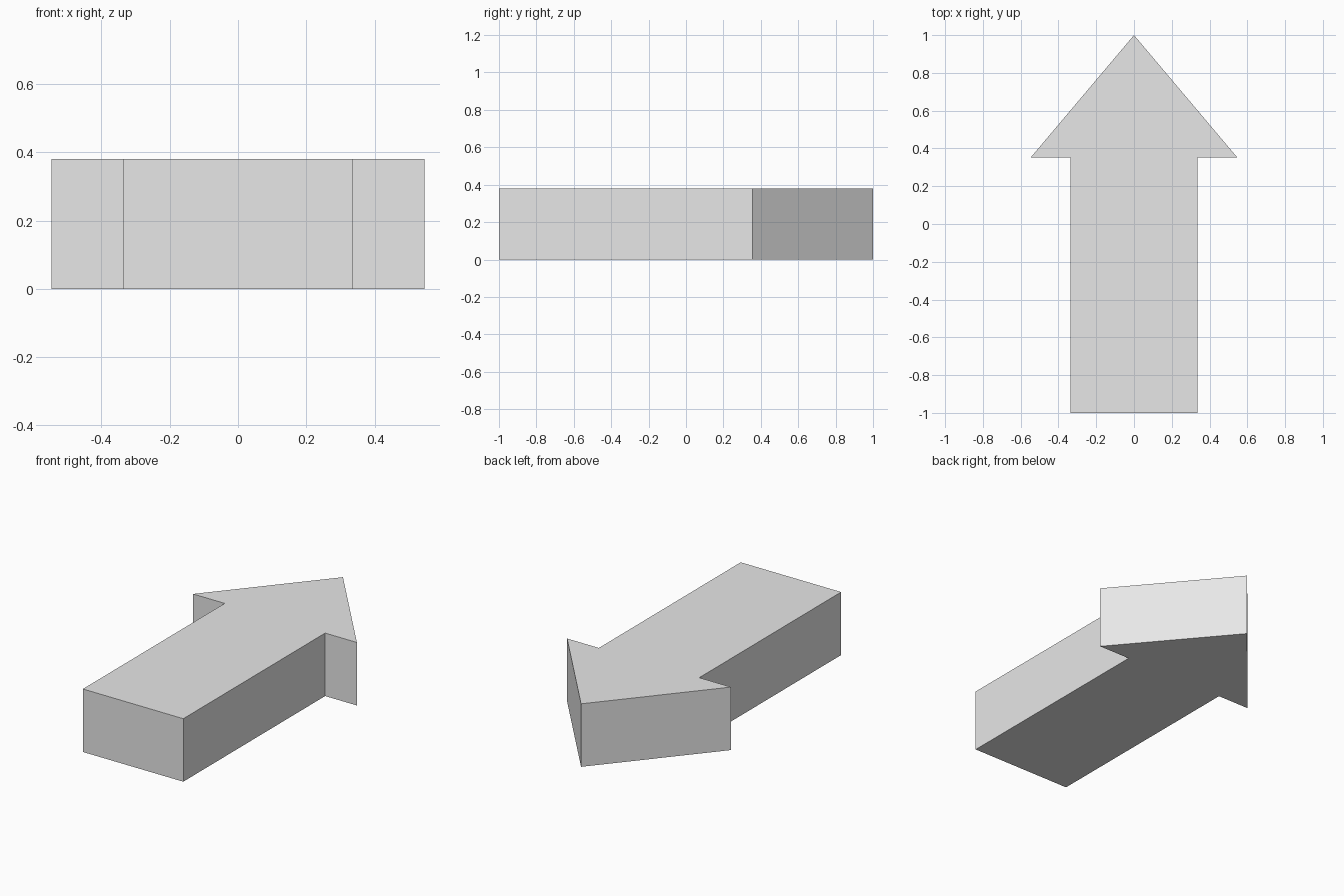
import bpy
import bmesh

cube = bpy.data.objects.get("Cube")
if cube:
    bpy.data.objects.remove(cube, do_unlink=True)

HEIGHT = 0.38
SHAFT = 0.335      # half width of the shaft
HEAD = 0.547       # half width of the head
SHOULDER = 0.352   # where the head begins

# Plain grey material
grey = bpy.data.materials.new("light_grey")
grey.use_nodes = True
colour = (0.8, 0.8, 0.8, 1)
grey.diffuse_color = colour
grey.node_tree.nodes["Principled BSDF"].inputs["Base Color"].default_value = colour

# Arrow outline: right-hand half, mirrored around the tip
half = [(SHAFT, -1), (SHAFT, SHOULDER), (HEAD, SHOULDER)]
outline = half + [(0, 1)] + [(-x, y) for x, y in reversed(half)]

# Extrude the outline into a flat-sided block
bm = bmesh.new()
base = bm.faces.new([bm.verts.new((x, y, 0)) for x, y in outline])
top = bmesh.ops.extrude_face_region(bm, geom=[base], use_keep_orig=True)["geom"]
bmesh.ops.translate(bm, vec=(0, 0, HEIGHT),
                    verts=[v for v in top if isinstance(v, bmesh.types.BMVert)])
bmesh.ops.recalc_face_normals(bm, faces=bm.faces)

mesh = bpy.data.meshes.new("arrow_block")
bm.to_mesh(mesh)
bm.free()
mesh.materials.append(grey)
arrow = bpy.data.objects.new("arrow_block", mesh)
bpy.context.collection.objects.link(arrow)
